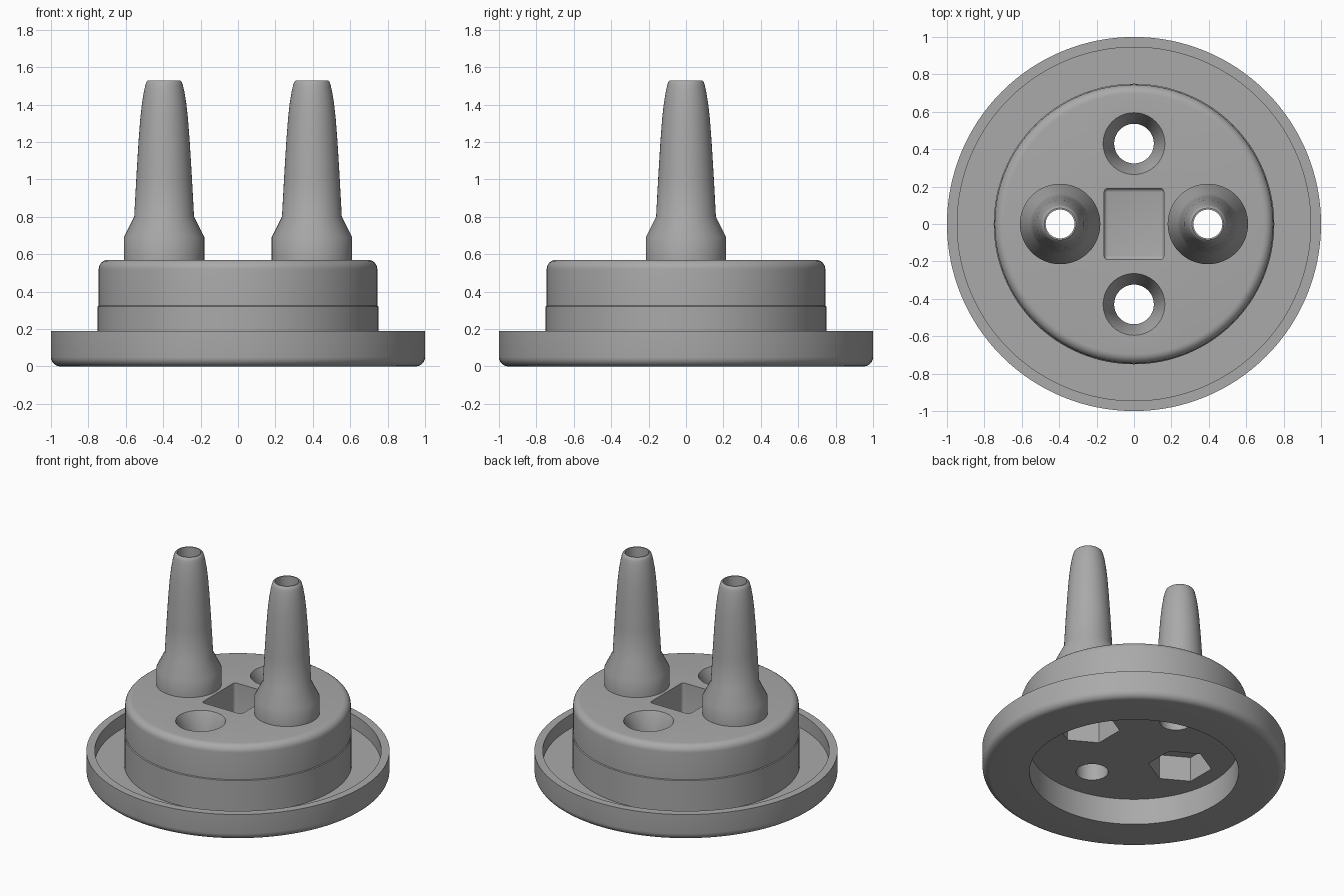
import bpy, bmesh, math
from mathutils import Matrix, Vector

cube = bpy.data.objects.get("Cube")
if cube:
    bpy.data.objects.remove(cube, do_unlink=True)

grey = bpy.data.materials.new("plain grey")
grey.use_nodes = True
colour = (0.4, 0.4, 0.4, 1)
grey.diffuse_color = colour
grey.node_tree.nodes["Principled BSDF"].inputs["Base Color"].default_value = colour

PRONG_X, SCREW_Y, BORE = 0.395, 0.43, 0.077
TOP, CEILING, HEX_TOP = 0.57, 0.19, 0.37


def add_object(name, bm):
    bmesh.ops.recalc_face_normals(bm, faces=bm.faces)
    mesh = bpy.data.meshes.new(name)
    bm.to_mesh(mesh)
    bm.free()
    obj = bpy.data.objects.new(name, mesh)
    bpy.context.collection.objects.link(obj)
    mesh.materials.append(grey)
    return obj


def lathe(name, profile, x=0, y=0, sides=64, turn=0, closed=False):
    """Revolve (radius, z) points; open profiles start and end on the axis or get capped."""
    bm = bmesh.new()
    rings = []
    for r, z in profile:
        if r == 0:
            rings.append([bm.verts.new((x, y, z))] * sides)
        else:
            angles = [turn + math.tau * i / sides for i in range(sides)]
            rings.append([bm.verts.new((x + r * math.cos(a), y + r * math.sin(a), z)) for a in angles])
    pairs = list(zip(rings, rings[1:]))
    if closed:
        pairs.append((rings[-1], rings[0]))
    for low, high in pairs:
        for i in range(sides):
            j = (i + 1) % sides
            bm.faces.new(dict.fromkeys((low[i], low[j], high[j], high[i])))
    return add_object(name, bm)


def fillet(cr, cz, radius, start, end, steps=6):
    """Arc of profile points, angles in degrees."""
    angles = [math.radians(start + (end - start) * i / steps) for i in range(steps + 1)]
    return [(cr + radius * math.cos(a), cz + radius * math.sin(a)) for a in angles]


def cut(target, cutter):
    cutter.hide_render = True
    mod = target.modifiers.new("cut", "BOOLEAN")
    mod.operation, mod.solver, mod.object = "DIFFERENCE", "EXACT", cutter
    bpy.context.view_layer.objects.active = target
    bpy.ops.object.modifier_apply(modifier=mod.name)
    bpy.data.objects.remove(cutter, do_unlink=True)


def smooth(obj):
    bpy.ops.object.select_all(action="DESELECT")
    obj.select_set(True)
    bpy.context.view_layer.objects.active = obj
    bpy.ops.object.shade_smooth_by_angle(angle=math.radians(30))


# Flanged body: hollow underside, outer rim, trough and raised drum
body_profile = [(0, CEILING), (0.69, CEILING), (0.69, 0)]
body_profile += fillet(0.95, 0.05, 0.05, -90, 0)
body_profile += [(1, 0.19), (0.945, 0.19), (0.945, 0.09), (0.75, 0.09), (0.75, 0.32), (0.745, 0.325)]
body_profile += fillet(0.695, TOP - 0.05, 0.05, 0, 90)
body_profile += [(0, TOP)]
body = lathe("flanged_body", body_profile, sides=128)

# Countersunk screw holes
for side in (-1, 1):
    cut(body, lathe("screw_hole_cutter",
                    [(0, 0.1), (0.106, 0.1), (0.106, 0.44), (0.165, TOP), (0.165, 0.7), (0, 0.7)],
                    y=side * SCREW_Y))

# Hexagonal nut pockets below the prongs, with bores running through
for side in (-1, 1):
    x = side * PRONG_X
    cut(body, lathe("nut_cutter", [(0, 0.1), (0.21, 0.1), (0.21, HEX_TOP), (0, HEX_TOP)],
                    x=x, sides=6, turn=math.pi / 6))
    cut(body, lathe("bore_cutter", [(0, 0.3), (BORE, 0.3), (BORE, 0.7), (0, 0.7)], x=x))

# Rectangular blind pocket with rounded corners and floor
bm = bmesh.new()
bmesh.ops.create_cube(bm, size=1, matrix=Matrix.Translation((0, 0, 0.55)) @ Matrix.Diagonal((0.32, 0.38, 0.52, 1)))
bmesh.ops.bevel(bm, geom=list(bm.edges), offset=0.02, segments=4, profile=0.5, affect="EDGES")
cut(body, add_object("pocket_cutter", bm))
smooth(body)

# Hollow tapered prongs
prong_profile = [(BORE, TOP - 0.005), (0.215, TOP - 0.005), (0.215, 0.69), (0.16, 0.8), (0.148, 1.02),
                 (0.137, 1.2), (0.127, 1.33), (0.118, 1.41), (0.107, 1.475), (0.1, 1.505),
                 (0.094, 1.522), (0.085, 1.53), (BORE, 1.53)]
for name, side in (("left_prong", 1), ("right_prong", -1)):
    smooth(lathe(name, prong_profile, x=side * PRONG_X, closed=True))
